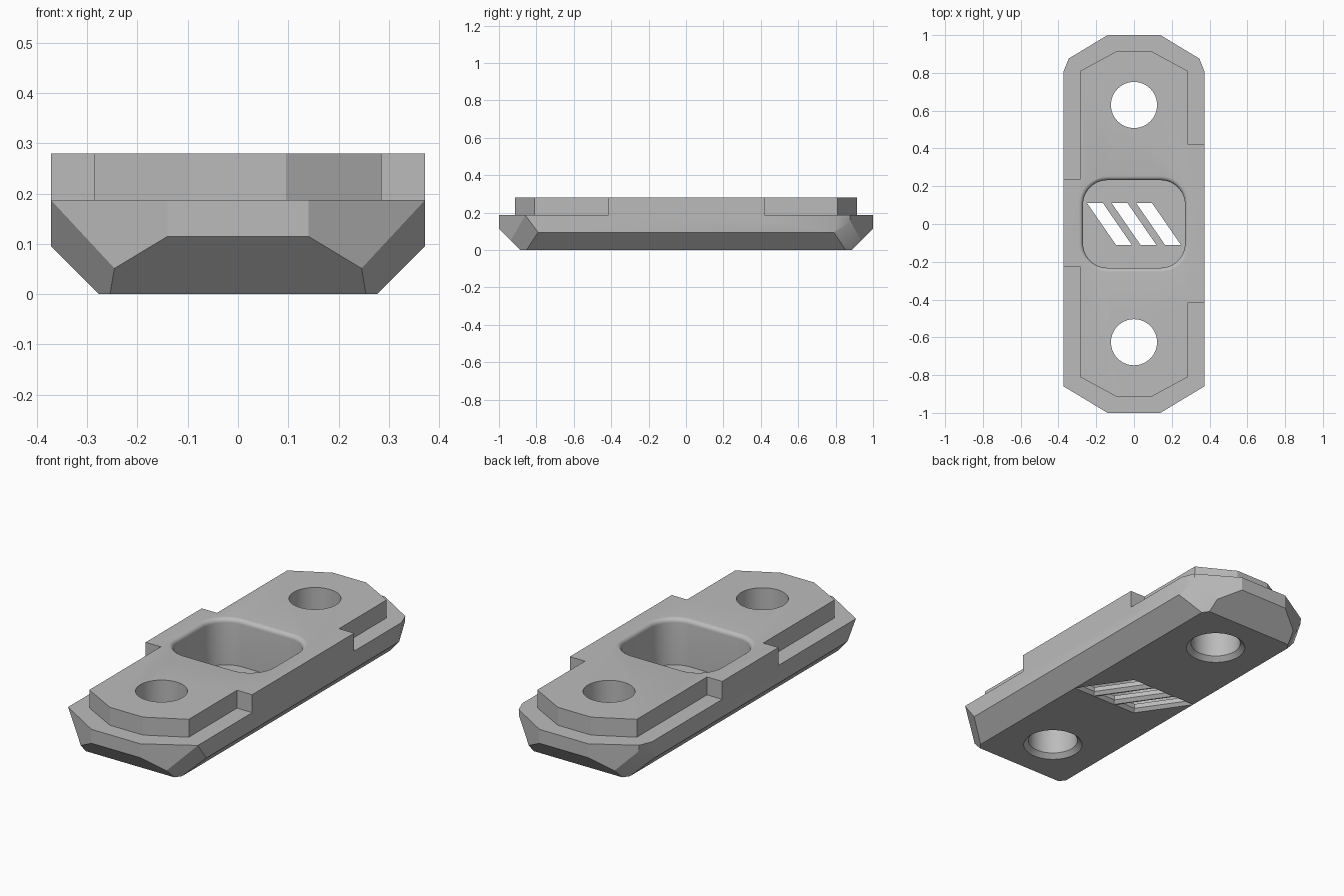
import bpy
import bmesh
import math
from mathutils import Vector

cube = bpy.data.objects.get("Cube")
if cube:
    bpy.data.objects.remove(cube, do_unlink=True)

STEP, TOP = 0.187, 0.28      # ledge height and overall height
HALF = 0.372                 # half width

grey = bpy.data.materials.new("plain_grey")
grey.use_nodes = True
grey.diffuse_color = (0.5, 0.5, 0.5, 1)
grey.node_tree.nodes["Principled BSDF"].inputs["Base Color"].default_value = (0.5, 0.5, 0.5, 1)


def make_object(name, bm):
    bmesh.ops.recalc_face_normals(bm, faces=bm.faces)
    mesh = bpy.data.meshes.new(name)
    bm.to_mesh(mesh)
    bm.free()
    mesh.materials.append(grey)
    ob = bpy.data.objects.new(name, mesh)
    bpy.context.collection.objects.link(ob)
    return ob


def loft(name, rings):
    """Closed solid through (outline, height) rings."""
    bm = bmesh.new()
    loops = [[bm.verts.new((x, y, z)) for x, y in pts] for pts, z in rings]
    for low, high in zip(loops, loops[1:]):
        for i in range(len(low)):
            j = (i + 1) % len(low)
            bm.faces.new((low[i], low[j], high[j], high[i]))
    bm.faces.new(loops[0][::-1])
    bm.faces.new(loops[-1])
    return make_object(name, bm)


def combine(target, other, operation):
    mod = target.modifiers.new(other.name, "BOOLEAN")
    mod.operation = operation
    mod.solver = "EXACT"
    mod.object = other
    bpy.ops.object.select_all(action="DESELECT")
    bpy.context.view_layer.objects.active = target
    target.select_set(True)
    bpy.ops.object.modifier_apply(modifier=mod.name)
    bpy.data.objects.remove(other, do_unlink=True)


def circle(cy, r, n=64):
    return [(r * math.cos(math.tau * i / n), cy + r * math.sin(math.tau * i / n)) for i in range(n)]


def rounded_rect(hx, hy, r, n=12):
    pts = []
    for q, (sx, sy) in enumerate([(1, 1), (-1, 1), (-1, -1), (1, -1)]):
        for i in range(n + 1):
            a = math.pi / 2 * (q + i / n)
            pts.append((sx * (hx - r) + r * math.cos(a), sy * (hy - r) + r * math.sin(a)))
    return pts


def slot(cx, grow):
    """Slanted vent outline, widened by grow."""
    h = 0.11 + grow
    w = 0.042 + grow * 1.2
    lean = 0.69 * h
    return [(cx + lean - w, -h), (cx + lean + w, -h), (cx - lean + w, h), (cx - lean - w, h)]


# Lower body: a block trimmed by sloping planes
bm = bmesh.new()
bmesh.ops.create_cube(bm, size=1)
for v in bm.verts:
    v.co = (v.co.x * 2 * HALF, v.co.y * 2, (v.co.z + 0.5) * STEP)


def trim(point, normal):
    cut = bmesh.ops.bisect_plane(bm, geom=bm.verts[:] + bm.edges[:] + bm.faces[:], dist=1e-5,
                                 plane_co=point, plane_no=Vector(normal).normalized(), clear_outer=True)
    edges = [e for e in cut["geom_cut"] if isinstance(e, bmesh.types.BMEdge) and e.is_boundary]
    if edges:
        bmesh.ops.holes_fill(bm, edges=edges, sides=0)


for s in (-1, 1):
    trim((s * HALF, 0, 0.095), (s, 0, -1))          # side chamfer
    trim((0, s, 0.115), (0, s, -1))                 # end chamfer
    for e in (-1, 1):
        trim((s * 0.14, e, 0), (s * 0.14, e * 0.232, 0))               # angled end wall
        trim((s * HALF, e * 0.86, STEP), (s * 0.75, e * 0.53, -0.4))   # corner facet
    trim((s * HALF, 0.81, STEP), (s * 0.75, 0.3, -0.08))               # extra back corner facet
body = make_object("mounting_block", bm)

# Raised upper plate with one tab on each side
IN, SHO, END = 0.285, 0.81, 0.913
outline = [(-0.095, -END), (0.095, -END), (IN, -SHO),
           (IN, -0.415), (HALF, -0.415), (HALF, 0.42), (IN, 0.42),
           (IN, SHO), (0.095, END), (-0.095, END), (-IN, SHO),
           (-IN, 0.235), (-HALF, 0.235), (-HALF, -0.225), (-IN, -0.225), (-IN, -SHO)]
combine(body, loft("upper_plate", [(outline, STEP - 0.03), (outline, TOP)]), "UNION")

# Bolt holes, chamfered underneath
for cy in (-0.626, 0.63):
    rings = [(circle(cy, r), z) for r, z in ((0.165, -0.02), (0.122, 0.023), (0.122, TOP + 0.05))]
    combine(body, loft("bolt_hole", rings), "DIFFERENCE")

# Central pocket with a rounded rim
R = 0.022
rings = [(rounded_rect(0.27, 0.232, 0.13), 0.04)]
for k in range(7):
    a = math.pi / 2 * k / 6
    g = R * (1 - math.cos(a))
    rings.append((rounded_rect(0.27 + g, 0.232 + g, 0.13 + g), TOP - R + R * math.sin(a)))
rings.append((rounded_rect(0.27 + R, 0.232 + R, 0.13 + R), TOP + 0.03))
combine(body, loft("pocket", rings), "DIFFERENCE")

# Plain vent slots through the pocket floor
for cx in (-0.13, 0, 0.13):
    rings = [(slot(cx, 0.026), -0.01), (slot(cx, 0), 0.016), (slot(cx, 0), 0.08)]
    combine(body, loft("vent_slot", rings), "DIFFERENCE")

# Smooth the curved walls, keep the facets crisp
bpy.ops.object.select_all(action="DESELECT")
bpy.context.view_layer.objects.active = body
body.select_set(True)
bpy.ops.object.shade_smooth_by_angle(angle=math.radians(25))
